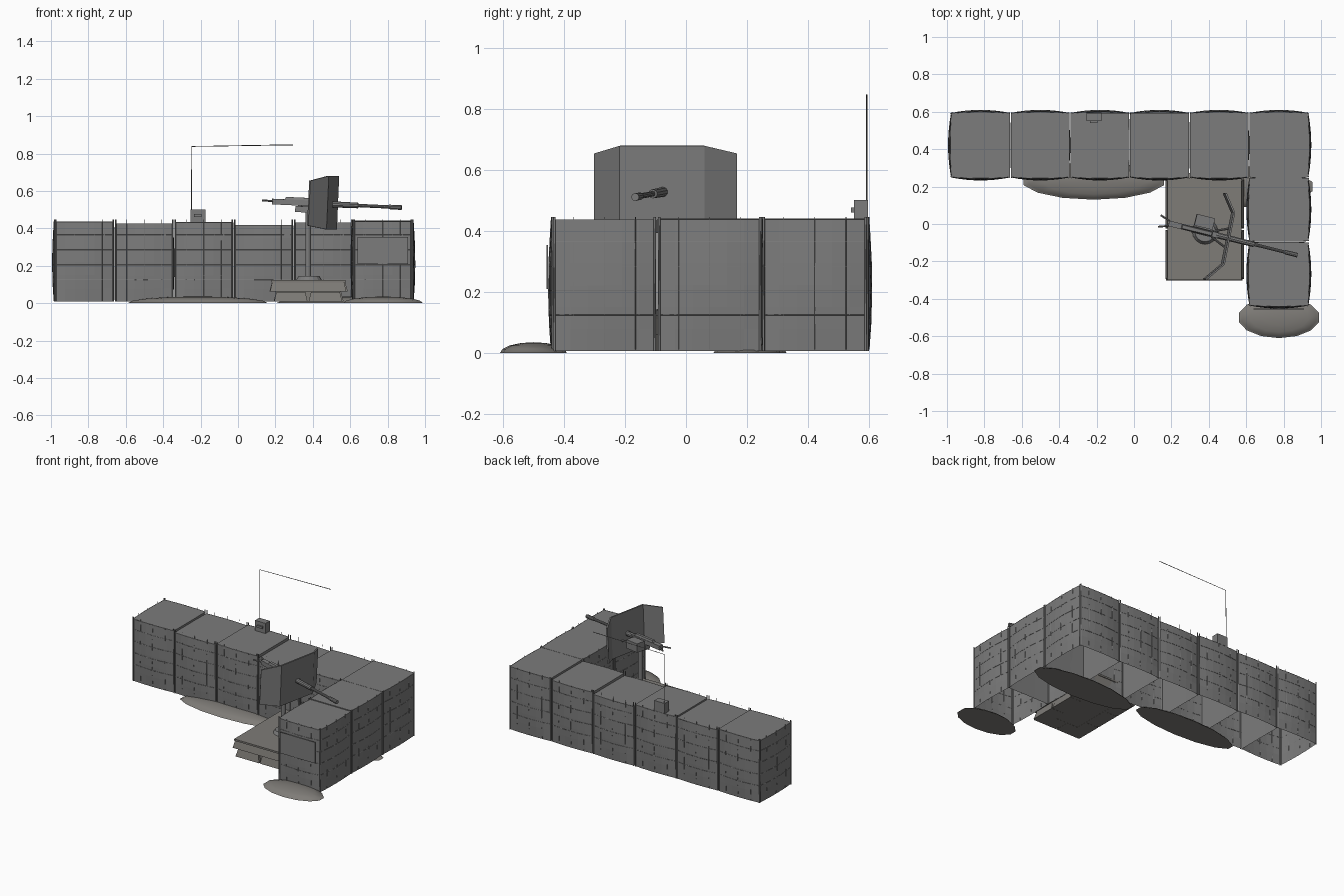
import bpy, bmesh, math
from mathutils import Matrix, Vector

if "Cube" in bpy.data.objects:
    bpy.data.objects.remove(bpy.data.objects["Cube"])


def colour(name, rgb):
    m = bpy.data.materials.new(name)
    m.diffuse_color = (*rgb, 1)
    m.use_nodes = True
    m.node_tree.nodes["Principled BSDF"].inputs["Base Color"].default_value = m.diffuse_color
    return m


DARK = colour("dark_grey", (0.2, 0.2, 0.2))
EARTH = colour("earth_grey", (0.21, 0.2, 0.185))


def finish(name, bm, material=DARK):
    bmesh.ops.recalc_face_normals(bm, faces=bm.faces)
    me = bpy.data.meshes.new(name)
    bm.to_mesh(me)
    bm.free()
    me.materials.append(material)
    ob = bpy.data.objects.new(name, me)
    bpy.context.collection.objects.link(ob)
    return ob


def box(name, x0, x1, y0, y1, z0, z1, taper=0.0, mat=None, material=DARK):
    """Box whose top is inset by taper."""
    bm = bmesh.new()
    bmesh.ops.create_cube(bm, size=1)
    for v in bm.verts:
        t = taper if v.co.z > 0 else 0
        sx, sy = (1 if v.co.x > 0 else -1), (1 if v.co.y > 0 else -1)
        v.co = ((x1 if sx > 0 else x0) - sx * t, (y1 if sy > 0 else y0) - sy * t,
                z1 if v.co.z > 0 else z0)
    ob = finish(name, bm, material)
    if mat:
        ob.matrix_world = mat
    return ob


def rod(name, a, b, r1, r2=None, seg=8, mat=None):
    """Cylinder or cone between two points."""
    a, b = Vector(a), Vector(b)
    d = b - a
    m = Matrix.Translation((a + b) / 2) @ d.to_track_quat('Z', 'Y').to_matrix().to_4x4()
    bm = bmesh.new()
    bmesh.ops.create_cone(bm, cap_ends=True, segments=seg, radius1=r1,
                          radius2=r1 if r2 is None else r2, depth=d.length, matrix=m)
    ob = finish(name, bm)
    if mat:
        ob.matrix_world = mat
    return ob


def wires(name, lines, r):
    cu = bpy.data.curves.new(name, 'CURVE')
    cu.dimensions = '3D'
    cu.bevel_depth = r
    cu.bevel_resolution = 0
    cu.use_fill_caps = True
    cu.materials.append(DARK)
    for pts in lines:
        sp = cu.splines.new('POLY')
        sp.points.add(len(pts) - 1)
        for p, c in zip(sp.points, pts):
            p.co = (*c, 1)
    ob = bpy.data.objects.new(name, cu)
    bpy.context.collection.objects.link(ob)


def wall_point(a, b, n, s, z, h, bulge, off=0.0):
    """Point on a bulging wall running from a to b with outward normal n."""
    u, t = 2 * s - 1, min(1, max(-1, 2 * z / h - 1))
    d = bulge * (1 - u * u) * (0.4 + 0.6 * (1 - t * t)) + off
    return Vector((a[0] + (b[0] - a[0]) * s + n[0] * d, a[1] + (b[1] - a[1]) * s + n[1] * d, z))


def cell(name, x0, x1, y0, y1, h, outer):
    """Earth-filled open-bottomed basket with mesh on its outer sides."""
    corners = [(x0, y0), (x1, y0), (x1, y1), (x0, y1)]
    normals = [(0, -1), (1, 0), (0, 1), (-1, 0)]
    N = 6
    bm = bmesh.new()
    rim, lines, posts = [], [], []
    for i, side in enumerate("FRBL"):
        a, b, n = corners[i], corners[(i + 1) % 4], normals[i]
        bulge = 0.016 if side in outer else 0.002
        g = [[bm.verts.new(wall_point(a, b, n, s / N, 0.008 + (h - 0.008) * k / N, h, bulge))
              for s in range(N + 1)] for k in range(N + 1)]
        for k in range(N):
            for s in range(N):
                bm.faces.new((g[k][s], g[k][s + 1], g[k + 1][s + 1], g[k + 1][s]))
        rim += g[N][:-1]
        if side not in outer:
            continue
        # grid of welded wire
        for s in (0.2, 0.5, 0.8):
            lines.append([wall_point(a, b, n, s, z, h, bulge)
                          for z in (0.012, 0.1, 0.2, 0.3, 0.4, 0.447)])
        for z in (0.125, 0.205, 0.285, 0.365):
            lines.append([wall_point(a, b, n, s / 8, z, h, bulge) for s in range(9)])
        lines.append([wall_point(a, b, n, s / 8, h, h, bulge) for s in range(9)])
        # coil joints at the panel ends
        for s in (0.012, 0.988):
            posts.append([wall_point(a, b, n, s, z, h, 0, 0.002) for z in (0.008, 0.447)])
    bm.faces.new(rim)
    bmesh.ops.remove_doubles(bm, verts=bm.verts, dist=0.0005)
    finish(name, bm)
    wires(name + "_wire_mesh", lines, 0.0011)
    wires(name + "_corner_coils", posts, 0.004)


# Long back wall of six baskets
heights = [0.435, 0.425, 0.432, 0.417, 0.43, 0.44]
for i, h in enumerate(heights):
    x = -0.98 + i * 0.319
    outer = "B" + ("F" if i < 5 else "R") + ("L" if i == 0 else "")
    cell(f"back_basket_{i + 1}", x + 0.003, x + 0.316, 0.25, 0.593, h, outer)
# Side arm of two baskets
cell("side_basket_1", 0.618, 0.931, -0.092, 0.247, 0.44, "LR")
cell("side_basket_2", 0.618, 0.931, -0.435, -0.098, 0.437, "LRF")
# Blank panel on the arm's front
box("front_panel", 0.64, 0.91, -0.458, -0.453, 0.21, 0.355)

# Loose earth mounds
for i, (x, y, rx, ry) in enumerate([(-0.215, 0.23, 0.385, 0.1), (0.775, -0.5, 0.22, 0.11),
                                    (0.58, 0.2, 0.385, 0.11)]):
    bm = bmesh.new()
    bmesh.ops.create_uvsphere(bm, u_segments=14, v_segments=8, radius=1)
    bmesh.ops.bisect_plane(bm, geom=bm.verts[:] + bm.edges[:] + bm.faces[:], plane_co=(0, 0, 0),
                           plane_no=(0, 0, 1), clear_inner=True)
    bmesh.ops.holes_fill(bm, edges=[e for e in bm.edges if e.is_boundary])
    bmesh.ops.transform(bm, verts=bm.verts, matrix=Matrix.Translation((x, y, 0)) @
                        Matrix.Diagonal((rx, ry, 0.036, 1)))
    for f in bm.faces:
        f.smooth = len(f.verts) < 5
    finish(f"earth_mound_{i + 1}", bm, EARTH)

# Gun platform: two courses of tapered bags under a flat deck
box("platform_deck", 0.18, 0.575, -0.3, 0.245, 0.112, 0.124, material=EARTH)
box("platform_core", 0.2, 0.55, -0.28, 0.24, 0.009, 0.112, material=EARTH)
for k in range(2):
    ext, z = (-0.01, 0.008) if k == 0 else (0.012, 0.062)
    for j in range(3 - k):
        L = 0.54 / (3 - k)
        y0, y1 = -0.295 + j * L, -0.301 + (j + 1) * L
        box(f"left_bag_{k}_{j}", 0.18 - ext, 0.29, y0, y1, z, z + 0.052, 0.014, material=EARTH)
        box(f"right_bag_{k}_{j}", 0.47, 0.575 + ext, y0, y1, z, z + 0.052, 0.014, material=EARTH)
    for j in range(2 - k):
        L = (0.39 + 2 * ext) / (2 - k)
        x = 0.18 - ext + j * L
        box(f"front_bag_{k}_{j}", x + 0.003, x + L - 0.003, -0.303, -0.2, z, z + 0.052, 0.012,
            material=EARTH)

# Pedestal
rod("pedestal_base", (0.38, -0.04, 0.122), (0.38, -0.04, 0.145), 0.07, 0.055, 16)
rod("pedestal_post", (0.375, -0.04, 0.14), (0.375, -0.04, 0.49), 0.015, seg=12)

# Gun, built along local x then turned and dipped
G = (Matrix.Translation((0.37, -0.042, 0.535)) @ Matrix.Rotation(math.radians(-13.9), 4, 'Z')
     @ Matrix.Rotation(0.045, 4, 'Y'))
box("gun_cradle", -0.06, 0.07, -0.018, 0.018, -0.05, -0.018, 0, G)
box("gun_receiver", -0.19, 0.08, -0.015, 0.015, -0.015, 0.015, 0, G)
box("gun_top_cover", -0.12, 0.05, -0.013, 0.013, 0.015, 0.028, 0.004, G)
box("ammunition_box", -0.055, 0.045, 0.022, 0.085, -0.05, 0.01, 0, G)
rod("barrel_sleeve", (0.07, 0, 0), (0.28, 0, 0), 0.017, 0.015, 10, G)
rod("barrel", (0.28, 0, 0), (0.46, 0, 0), 0.009, 0.009, 10, G)
rod("muzzle", (0.45, 0, 0), (0.52, 0, 0), 0.012, 0.013, 10, G)
for s in (-1, 1):
    rod("grip_arm", (-0.185, s * 0.012, 0.003), (-0.242, s * 0.032, 0.003), 0.005, mat=G)

# Folded gun shield
plan = [(0.378, -0.297, 0.415, 0.655), (0.475, -0.215, 0.395, 0.68),
        (0.53, 0.06, 0.395, 0.68), (0.485, 0.165, 0.415, 0.655)]
bm = bmesh.new()
cols = [(bm.verts.new((x - 0.006, y, a)), bm.verts.new((x + 0.006, y, b))) for x, y, a, b in plan]
for p, q in zip(cols, cols[1:]):
    bm.faces.new((p[0], q[0], q[1], p[1]))
shield = finish("gun_shield", bm)
m = shield.modifiers.new("thickness", 'SOLIDIFY')
m.thickness = 0.01
m.offset = 0
for s in (-1, 1):
    rod("shield_brace", (0.05, s * 0.015, -0.035), (0.13, s * 0.05, -0.035), 0.006, mat=G)

# Radio box with bent whip antenna
box("radio_box", -0.255, -0.175, 0.55, 0.597, 0.425, 0.502)
box("radio_dial", -0.235, -0.195, 0.54, 0.55, 0.462, 0.477)
wires("whip_antenna", [[(-0.25, 0.592, 0.44), (-0.247, 0.592, 0.838), (0.295, 0.592, 0.847)]], 0.0025)
